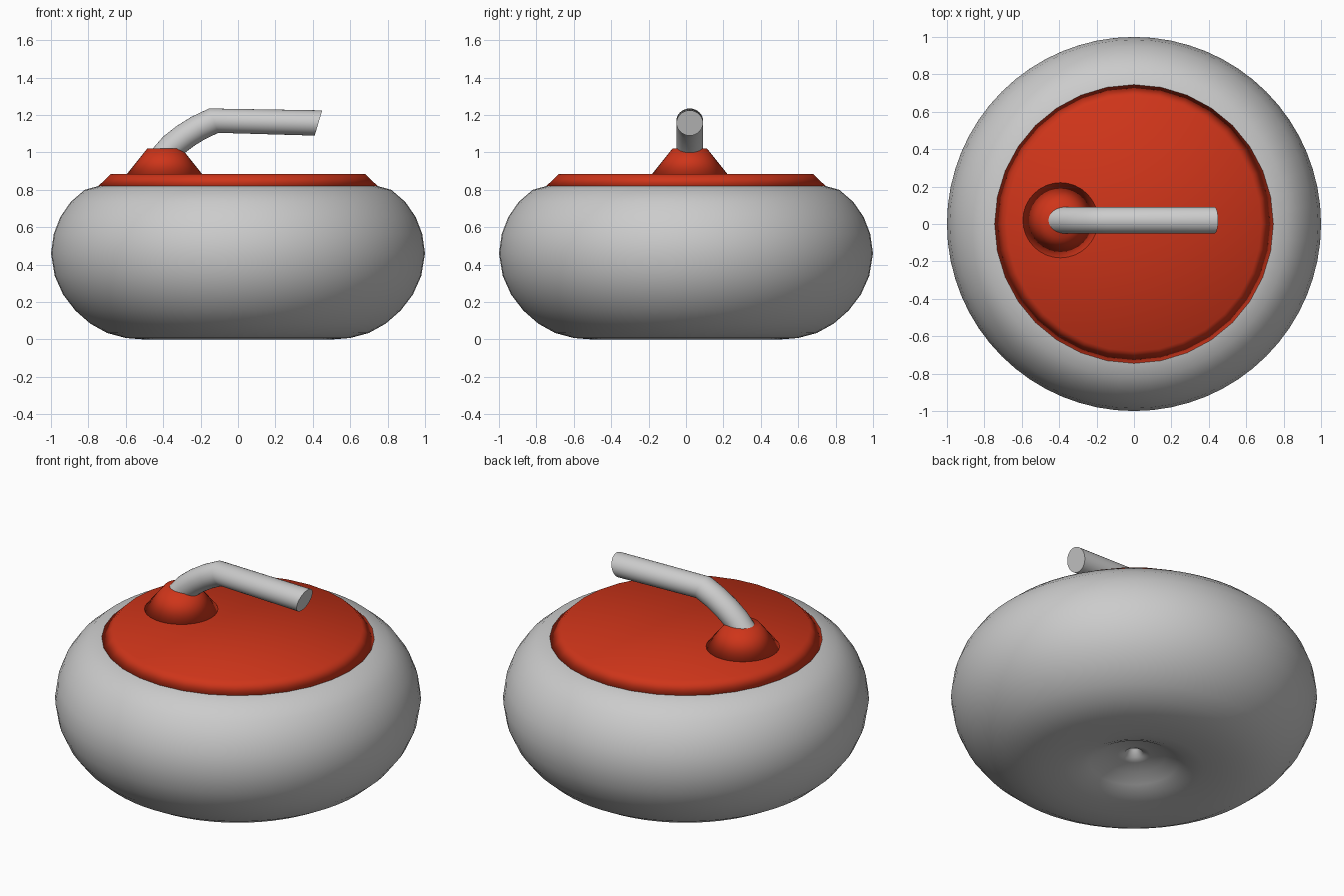
import bpy, bmesh
from math import sin, cos, pi
from mathutils import Vector

if "Cube" in bpy.data.objects:
    bpy.data.objects.remove(bpy.data.objects["Cube"])


def loft(name, rings, mat=None, max_angle=None):
    """Skin a list of equal-sized point rings and close both ends."""
    bm = bmesh.new()
    loops = [[bm.verts.new(p) for p in ring] for ring in rings]
    n = len(loops[0])
    for a, b in zip(loops, loops[1:]):
        for i in range(n):
            j = (i + 1) % n
            bm.faces.new((a[i], a[j], b[j], b[i]))
    for loop in (loops[0], loops[-1]):
        centre = sum((v.co for v in loop), Vector()) / n
        tip = bm.verts.new(centre)
        for i in range(n):
            bm.faces.new((loop[i], loop[(i + 1) % n], tip))
    bmesh.ops.remove_doubles(bm, verts=bm.verts, dist=1e-5)
    bmesh.ops.recalc_face_normals(bm, faces=bm.faces)
    for f in bm.faces:
        f.smooth = True
    mesh = bpy.data.meshes.new(name)
    bm.to_mesh(mesh)
    bm.free()
    if max_angle:
        mesh.set_sharp_from_angle(angle=max_angle)
    if mat:
        mesh.materials.append(mat)
    obj = bpy.data.objects.new(name, mesh)
    bpy.context.collection.objects.link(obj)
    return obj


def lathe(name, profile, sides, mat=None, cx=0, cy=0):
    """Turn a (radius, height) profile around a vertical axis."""
    rings = [[(cx + r * cos(2 * pi * i / sides), cy + r * sin(2 * pi * i / sides), z)
              for i in range(sides)] for r, z in profile]
    return loft(name, rings, mat)


red = bpy.data.materials.new("red")
red.diffuse_color = (0.62, 0.035, 0.01, 1)
red.use_nodes = True
red.node_tree.nodes["Principled BSDF"].inputs["Base Color"].default_value = red.diffuse_color

# Rounded stone with a hollow underside and small centre hole
lathe("stone_body", [
    (0.006, 0.165), (0.03, 0.14), (0.05, 0.107), (0.09, 0.097), (0.17, 0.085),
    (0.24, 0.045), (0.30, 0.018), (0.38, 0.004), (0.50, 0), (0.60, 0.008),
    (0.70, 0.035), (0.79, 0.085), (0.87, 0.155), (0.935, 0.24), (0.98, 0.34),
    (1.0, 0.46), (0.985, 0.565), (0.95, 0.655), (0.895, 0.735), (0.82, 0.80),
    (0.73, 0.825), (0.60, 0.84)], 64)

# Red cover disc on top
lathe("cover_disc", [(0.745, 0.822), (0.68, 0.885)], 32, red)

# Red conical mount for the handle
lathe("handle_mount", [(0.205, 0.88), (0.093, 1.02)], 32, red, -0.393, 0.02)

# Bent grip: upper and lower outline points for each cross-section
sections = [((-0.47, 1.005), (-0.36, 0.93)), ((-0.40, 1.085), (-0.295, 0.99)),
            ((-0.33, 1.14), (-0.235, 1.035)), ((-0.25, 1.19), (-0.175, 1.072)),
            ((-0.155, 1.235), (-0.105, 1.105)), ((0.45, 1.225), (0.41, 1.09))]
rings = []
for (tx, tz), (bx, bz) in sections:
    mid = Vector(((tx + bx) / 2, 0.02, (tz + bz) / 2))
    up = Vector(((tx - bx) / 2, 0, (tz - bz) / 2))
    side = Vector((0, 0.071, 0))
    rings.append([mid + up * sin(2 * pi * i / 32) + side * cos(2 * pi * i / 32)
                  for i in range(32)])
loft("handle_grip", rings, max_angle=pi / 4)
